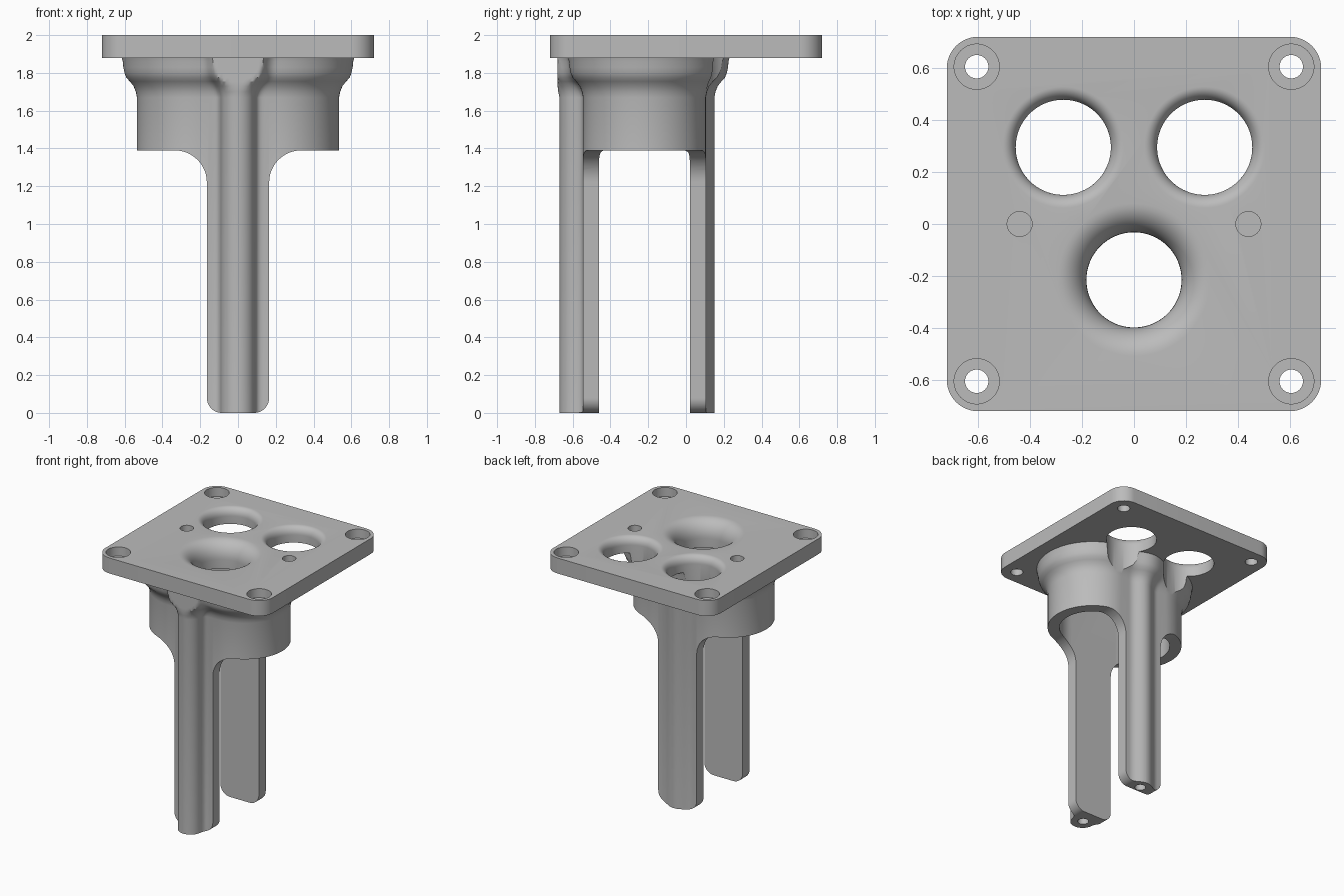
import bpy, bmesh, math
from math import sin, cos, pi, hypot

cube = bpy.data.objects.get("Cube")
if cube:
    bpy.data.objects.remove(cube, do_unlink=True)

grey = bpy.data.materials.new("plain_grey")
grey.use_nodes = True
grey.diffuse_color = (0.5, 0.5, 0.5, 1)
grey.node_tree.nodes["Principled BSDF"].inputs["Base Color"].default_value = (0.5, 0.5, 0.5, 1)

MID_Y = -0.22      # centre line of the hollow body
HALF = 0.21        # half length of the body's straight sides


def loft(name, rings):
    """Closed solid through rings that have equal point counts."""
    bm = bmesh.new()
    loops = [[bm.verts.new(p) for p in ring] for ring in rings]
    n = len(loops[0])
    for a, b in zip(loops, loops[1:]):
        for i in range(n):
            j = (i + 1) % n
            bm.faces.new((a[i], a[j], b[j], b[i]))
    bm.faces.new(loops[0])
    bm.faces.new(loops[-1])
    bmesh.ops.recalc_face_normals(bm, faces=bm.faces)
    mesh = bpy.data.meshes.new(name)
    bm.to_mesh(mesh)
    bm.free()
    mesh.materials.append(grey)
    obj = bpy.data.objects.new(name, mesh)
    bpy.context.collection.objects.link(obj)
    return obj


def lathe(name, x, y, profile, n=64):
    """Round solid about a vertical axis from (radius, z) pairs."""
    return loft(name, [[(x + r * cos(2 * pi * i / n), y + r * sin(2 * pi * i / n), z)
                        for i in range(n)] for r, z in profile])


def combine(target, tool, operation):
    mod = target.modifiers.new(operation, "BOOLEAN")
    mod.operation = operation
    mod.solver = "EXACT"
    mod.object = tool
    bpy.context.view_layer.objects.active = target
    bpy.ops.object.modifier_apply(modifier=mod.name)
    bpy.data.objects.remove(tool, do_unlink=True)


def arc(cx, cy, r, start, end, n=12):
    return [(cx + r * cos(math.radians(start + (end - start) * i / n)),
             cy + r * sin(math.radians(start + (end - start) * i / n))) for i in range(n + 1)]


def blend(a, b, k=0.05):
    h = max(k - abs(a - b), 0) / k
    return min(a, b) - h * h * k / 4


def distance(x, y):
    """Distance to the outline: long oval body with two blended round ribs."""
    d = hypot(max(abs(x) - HALF, 0), y - MID_Y) - 0.325
    d = blend(d, hypot(x, y + 0.58) - 0.09)
    return blend(d, hypot(x, y - 0.06) - 0.09)


def outline(offset, z, n=200):
    ring = []
    for i in range(n):
        dx, dy = cos(2 * pi * i / n), sin(2 * pi * i / n)
        lo, hi = 0.0, 1.0
        for _ in range(24):
            m = (lo + hi) / 2
            if distance(dx * m, MID_Y + dy * m) < offset:
                lo = m
            else:
                hi = m
        ring.append((dx * lo, max(MID_Y + dy * lo, -0.68), z))
    return ring


# Outer body, swelling into a collar under the plate
steps = [(0, 0), (0, 1.67), (0.006, 1.70), (0.018, 1.73), (0.038, 1.755), (0.056, 1.775),
         (0.066, 1.80), (0.072, 1.83), (0.075, 1.86), (0.08, 1.88), (0.08, 1.95)]
mount = loft("pronged_mount", [outline(o, z) for o, z in steps])

# Front profile: wide body above, two narrow legs below
half = (arc(0.085, 0.08, 0.08, -90, 0) + arc(0.335, 1.22, 0.17, 180, 90)
        + [(0.9, 1.39), (0.9, 2.1)])
profile = half + [(-x, z) for x, z in reversed(half)]
combine(mount, loft("leg_profile", [[(x, y, z) for x, z in profile] for y in (-1, 1)]),
        "INTERSECT")

# Hollow inside, leaving flat inner faces on the legs
oval = arc(HALF, MID_Y, 0.24, -90, 90, 32) + arc(-HALF, MID_Y, 0.24, 90, 270, 32)
combine(mount, loft("cavity", [[(x, y, z) for x, y in oval] for z in (-0.1, 1.80)]),
        "DIFFERENCE")

# Square plate with rounded corners
corners = []
for i, (sx, sy) in enumerate(((1, 1), (-1, 1), (-1, -1), (1, -1))):
    corners += arc(sx * 0.6, sy * 0.6, 0.12, i * 90, i * 90 + 90)
combine(mount, loft("plate", [[(x, y, z) for x, y in corners] for z in (1.88, 2.0)]), "UNION")

# Large openings with flared rims
for x, y, flare, depth, bottom in ((0, -0.215, 0.11, 0.13, 1.6),
                                   (0.272, 0.295, 0.05, 0.06, 1.3),
                                   (-0.272, 0.295, 0.05, 0.06, 1.3)):
    rim = [(0.183 + flare * (1 - cos(a * pi / 20)), 2 - depth + depth * sin(a * pi / 20))
           for a in range(11)]
    combine(mount, lathe("opening", x, y, [(0.183, bottom)] + rim + [(0.183 + flare, 2.1)], 96),
            "DIFFERENCE")

# Counterbored corner holes and shallow pin holes
for sx in (-1, 1):
    for sy in (-1, 1):
        combine(mount, lathe("corner_hole", sx * 0.605, sy * 0.605,
                             [(0.045, 1.8), (0.045, 1.93), (0.087, 1.93), (0.087, 2.1)], 48),
                "DIFFERENCE")
    combine(mount, lathe("pin_hole", sx * 0.44, 0, [(0.048, 1.9), (0.048, 2.1)], 48),
            "DIFFERENCE")

# Screw holes in the leg ends
for y in (-0.575, 0.07):
    combine(mount, lathe("screw_hole", 0, y, [(0.04, -0.1), (0.04, 0.25)], 32), "DIFFERENCE")

bpy.ops.object.select_all(action="DESELECT")
mount.select_set(True)
bpy.context.view_layer.objects.active = mount
bpy.ops.object.shade_smooth_by_angle(angle=math.radians(30))
